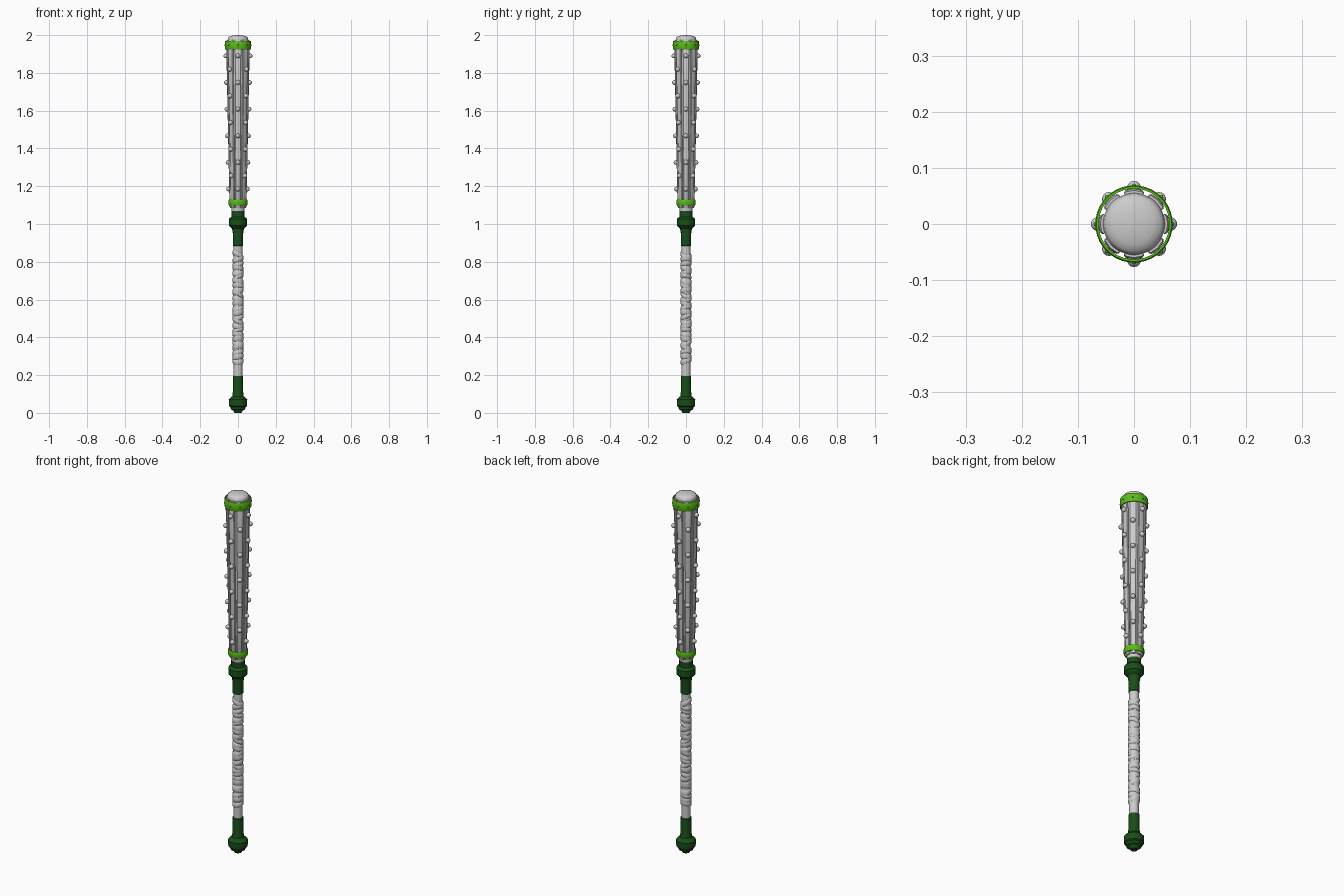
import bpy, bmesh, math, random
from mathutils import Matrix, Vector

if "Cube" in bpy.data.objects:
    bpy.data.objects.remove(bpy.data.objects["Cube"])

random.seed(4)

def material(name, rgb):
    m = bpy.data.materials.new(name)
    m.diffuse_color = (*rgb, 1)
    m.use_nodes = True
    m.node_tree.nodes["Principled BSDF"].inputs["Base Color"].default_value = m.diffuse_color
    return m

BRIGHT = material("bright_green", (0.10, 0.50, 0.01))
DARK = material("dark_green", (0.01, 0.075, 0.01))

def finish(name, bm, mat=None, angle=35):
    bmesh.ops.recalc_face_normals(bm, faces=bm.faces)
    me = bpy.data.meshes.new(name)
    bm.to_mesh(me)
    bm.free()
    ob = bpy.data.objects.new(name, me)
    bpy.context.collection.objects.link(ob)
    if mat:
        me.materials.append(mat)
    bpy.ops.object.select_all(action='DESELECT')
    ob.select_set(True)
    bpy.context.view_layer.objects.active = ob
    if angle:
        bpy.ops.object.shade_smooth_by_angle(angle=math.radians(angle))
    return ob

def loft(bm, rings, closed=False):
    """Skin a list of point rings; cap the ends or join last to first."""
    vs = [[bm.verts.new(p) for p in r] for r in rings]
    n = len(vs[0])
    pairs = list(zip(vs, vs[1:])) + ([(vs[-1], vs[0])] if closed else [])
    for a, b in pairs:
        for i in range(n):
            j = (i + 1) % n
            bm.faces.new((a[i], a[j], b[j], b[i]))
    if not closed:
        bm.faces.new(vs[0])
        bm.faces.new(vs[-1])

def circle(r, z, n):
    return [(r * math.cos(math.tau * (i + .5) / n), r * math.sin(math.tau * (i + .5) / n), z)
            for i in range(n)]

def lathe(name, profile, n=32, mat=None, closed=False, angle=35):
    bm = bmesh.new()
    loft(bm, [circle(r, z, n) for r, z in profile], closed)
    return finish(name, bm, mat, angle)

def slat_radius(z):
    return 0.044 + (z - 1.09) / 0.88 * 0.018

# Pommel: chamfered knob and grip sleeve
lathe("pommel", [(0.018, 0.0), (0.026, 0.012), (0.038, 0.018), (0.041, 0.03), (0.049, 0.036),
                 (0.050, 0.07), (0.040, 0.08), (0.031, 0.088), (0.028, 0.11), (0.027, 0.195),
                 (0.022, 0.197)], 16, DARK, angle=25)

# Handle shaft
lathe("handle", [(0.022, 0.1), (0.024, 0.2), (0.024, 0.9), (0.022, 0.98)])

# Cloth wrapping: flattened, irregularly tilted coils
bm = bmesh.new()
coils = 25
for k in range(coils):
    z = 0.275 + 0.56 * k / (coils - 1)
    tilt = random.choice((-1, 1)) * random.uniform(0.15, 0.5)
    turn = random.uniform(0, math.tau)
    half = random.uniform(0.012, 0.018)
    rings = []
    for i in range(24):
        a = math.tau * i / 24
        lift = z + 0.026 * math.tan(tilt) * math.cos(a - turn)
        ring = []
        for j in range(8):
            b = math.tau * j / 8
            r = 0.0245 + 0.0045 * math.cos(b)
            ring.append((r * math.cos(a), r * math.sin(a), lift + half * math.sin(b)))
        rings.append(ring)
    loft(bm, rings, True)
finish("handle_wrap", bm, angle=60)

# Guard between handle and club head
lathe("guard", [(0.022, 0.882), (0.027, 0.885), (0.028, 0.95), (0.032, 0.975), (0.042, 0.985),
                (0.049, 0.992), (0.049, 1.026), (0.042, 1.034), (0.034, 1.038), (0.035, 1.068),
                (0.03, 1.07)], 16, DARK, angle=25)

# Tapered core with domed cap
lathe("club_core", [(0.031, 1.05), (0.034, 1.07), (0.035, 1.10), (0.053, 1.94), (0.055, 1.955),
                    (0.055, 1.975), (0.053, 1.985), (0.048, 1.991), (0.036, 1.996),
                    (0.018, 1.999), (0.003, 2.0)], 40, angle=40)

# Eight tapering slats around the core
bm = bmesh.new()
for k in range(8):
    c = math.tau * k / 8
    rings = []
    for z, inset in ((1.085, 0.003), (1.092, 0), (1.30, 0), (1.53, 0), (1.75, 0), (1.966, 0), (1.973, 0.003)):
        r = slat_radius(z) - inset
        inner = slat_radius(z) - 0.012
        ring = []
        for deg, rad in ((-17, inner), (-18, r - 0.003), (-14, r), (0, r + 0.0008), (14, r),
                         (18, r - 0.003), (17, inner)):
            a = c + math.radians(deg)
            ring.append((rad * math.cos(a), rad * math.sin(a), z))
        rings.append(ring)
    loft(bm, rings)
finish("club_slats", bm, angle=25)

# Bright bands holding the slats
def band(name, ri, ro, z0, z1):
    e = 0.004
    lathe(name, [(ri, z0), (ro - e / 2, z0), (ro, z0 + e), (ro, z1 - e), (ro - e / 2, z1), (ri, z1)],
          32, BRIGHT, True, 30)

band("lower_band", 0.043, 0.050, 1.097, 1.130)
band("upper_band", 0.063, 0.069, 1.923, 1.970)

# Round studs, staggered on alternate slats, sunk into the surface
def studs(name, places, size, mat=None):
    bm = bmesh.new()
    for a, r, z in places:
        p = Vector((r * math.cos(a), r * math.sin(a), z))
        bmesh.ops.create_uvsphere(bm, u_segments=14, v_segments=10, radius=size,
                                  matrix=Matrix.Translation(p))
    finish(name, bm, mat, 60)

places = []
for k in range(8):
    first, count = (1.185, 6) if k % 2 == 0 else (1.255, 5)
    for i in range(count):
        z = first + 0.141 * i
        places.append((math.tau * k / 8, slat_radius(z) + 0.004, z))
studs("studs", places, 0.0125)

# Small rivets on the upper band
studs("band_rivets", [(math.tau * k / 8, 0.068, 1.946) for k in range(8)], 0.004, BRIGHT)
